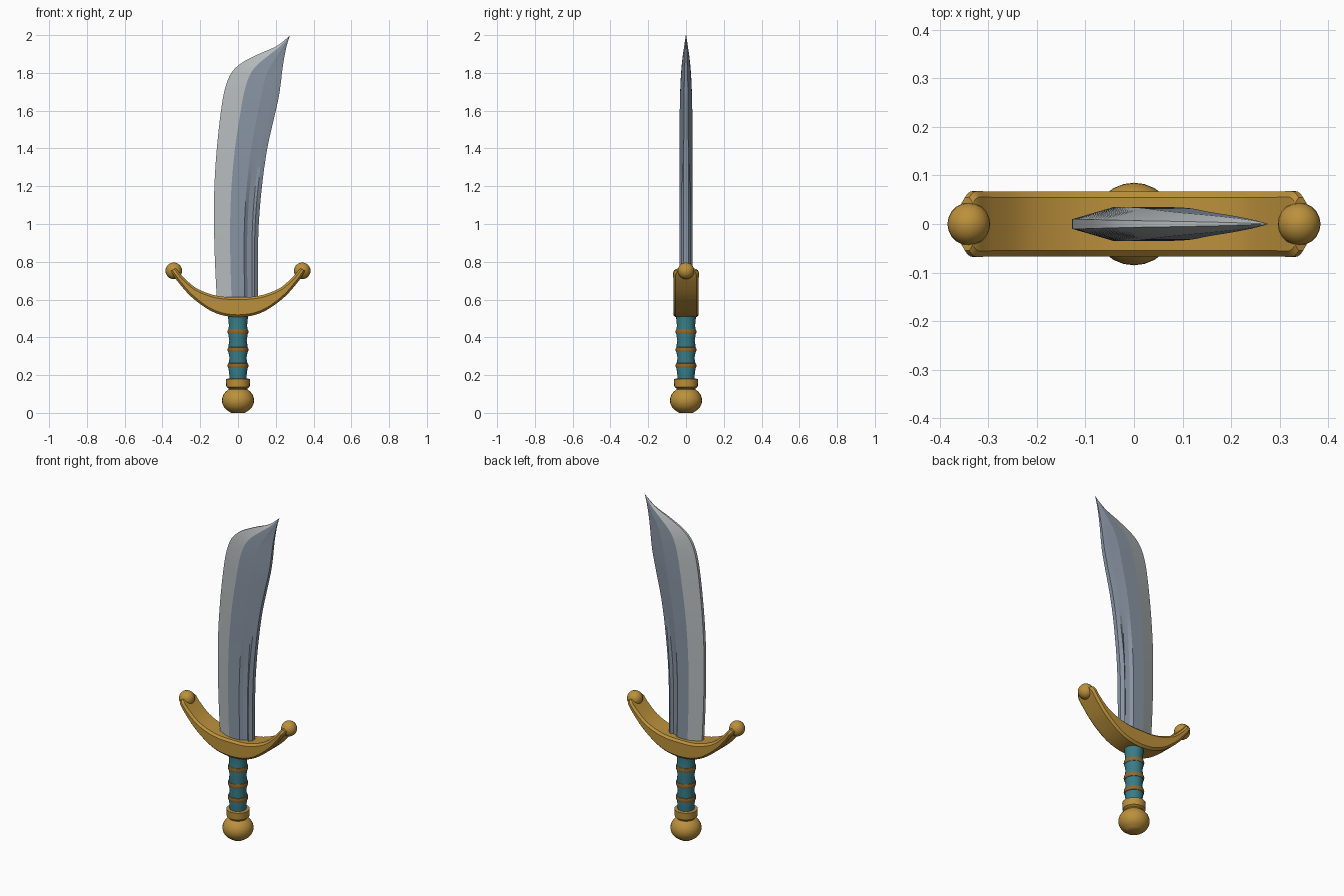
import bpy, bmesh, math

if "Cube" in bpy.data.objects:
    bpy.data.objects.remove(bpy.data.objects["Cube"])


def material(name, rgb):
    m = bpy.data.materials.new(name)
    m.diffuse_color = (*rgb, 1)
    m.use_nodes = True
    m.node_tree.nodes["Principled BSDF"].inputs["Base Color"].default_value = m.diffuse_color
    return m


STEEL = material("blue steel", (0.25, 0.30, 0.37))
EDGE = material("pale edge steel", (0.46, 0.49, 0.50))
GOLD = material("gold", (0.50, 0.28, 0.045))
TEAL = material("teal wrap", (0.04, 0.20, 0.24))
BRONZE = material("bronze band", (0.29, 0.14, 0.025))


def finish(name, bm, mats, smooth=None):
    bmesh.ops.remove_doubles(bm, verts=bm.verts, dist=1e-5)
    bmesh.ops.recalc_face_normals(bm, faces=bm.faces)
    me = bpy.data.meshes.new(name)
    bm.to_mesh(me)
    bm.free()
    for m in mats:
        me.materials.append(m)
    ob = bpy.data.objects.new(name, me)
    bpy.context.collection.objects.link(ob)
    if smooth:
        bpy.ops.object.select_all(action='DESELECT')
        ob.select_set(True)
        bpy.context.view_layer.objects.active = ob
        bpy.ops.object.shade_smooth_by_angle(angle=math.radians(smooth))
    return ob


def loft(name, rings, mats, rule=lambda j: 0, smooth=None):
    """Skin closed rings of points; rule gives the material of each strip."""
    bm = bmesh.new()
    vs = [[bm.verts.new(p) for p in r] for r in rings]
    n = len(rings[0])
    for a, b in zip(vs, vs[1:]):
        for j in range(n):
            k = (j + 1) % n
            bm.faces.new((a[j], a[k], b[k], b[j])).material_index = rule(j)
    bm.faces.new(vs[0])
    bm.faces.new(vs[-1])
    return finish(name, bm, mats, smooth)


def lathe(name, profile, mat, n=24, smooth=35):
    rings = [[(r * math.cos(2 * math.pi * i / n), r * math.sin(2 * math.pi * i / n), z)
              for i in range(n)] for r, z in profile]
    return loft(name, rings, [mat], smooth=smooth)


def spline(pts, steps):
    """Catmull-Rom curve through the points."""
    out = []
    for i in range(len(pts) - 1):
        q = [pts[max(i - 1, 0)], pts[i], pts[i + 1], pts[min(i + 2, len(pts) - 1)]]
        for s in range(steps):
            t = s / steps
            out.append([0.5 * (2 * b + (c - a) * t + (2 * a - 5 * b + 4 * c - d) * t * t
                               + (3 * b - a - 3 * c + d) * t ** 3) for a, b, c, d in zip(*q)])
    return out + [list(pts[-1])]


# Blade: cutting edge x, z, spine x, z, thickness scale
stations = spline([
    (-.110, .56, .105, .56, 1), (-.122, .80, .105, .80, 1), (-.127, 1.0, .110, 1.0, 1),
    (-.125, 1.2, .127, 1.2, 1), (-.112, 1.4, .155, 1.4, 1), (-.090, 1.6, .200, 1.6, .95),
    (-.068, 1.72, .217, 1.68, .88), (-.035, 1.80, .227, 1.75, .78), (.020, 1.853, .234, 1.81, .66),
    (.110, 1.90, .243, 1.87, .5), (.205, 1.942, .257, 1.94, .28), (.272, 1.995, .275, 2.0, .03)], 4)
section = [(0, .010, 0), (.36, .035, 0), (.68, .035, 0), (.75, .030, .009),
           (.86, .023, .009), (.92, .019, -.008), (1, .012, 0)]
rings = []
for lx, lz, rx, rz, s in stations:
    fuller = max(0, min(1, (1.35 - rz) / .3))  # groove fades out halfway up
    side = [(lx + (rx - lx) * u, (y - g * fuller) * s, lz + (rz - lz) * u) for u, y, g in section]
    rings.append([(x, -y, z) for x, y, z in side] + side[::-1])
loft("blade", rings, [STEEL, EDGE], lambda j: 1 if j in (0, 12, 13) else 0, smooth=8)

# Crossguard: crescent with chamfered rims; outer x, z, inner x, z, half depth
half = spline([(0, .507, 0, .613, .067), (.08, .516, .075, .615, .067),
               (.16, .549, .15, .630, .067), (.25, .617, .228, .665, .067),
               (.315, .690, .292, .722, .067), (.343, .730, .320, .755, .067),
               (.355, .752, .332, .765, .055)], 4)
guard = [[-a, b, -c, d, e] for a, b, c, d, e in half[:0:-1]] + half
rings = []
for ox, oz, ix, iz, y in guard:
    t = min(.012 / math.hypot(ix - ox, iz - oz), .3)
    rings.append([(ox + (ix - ox) * f, v, oz + (iz - oz) * f) for f, v in (
        (0, -y + .012), (t, -y), (1 - t, -y), (1, -y + .012),
        (1, y - .012), (1 - t, y), (t, y), (0, y - .012))])
loft("crossguard", rings, [GOLD], smooth=25)

# Ball finials on the guard ends
for side, label in ((-1, "left"), (1, "right")):
    bm = bmesh.new()
    bmesh.ops.create_uvsphere(bm, u_segments=20, v_segments=12, radius=.044)
    bmesh.ops.translate(bm, verts=bm.verts, vec=(side * .34, 0, .752))
    finish(label + "_guard_ball", bm, [GOLD], 35)

# Grip: slightly waisted between the bands
lathe("grip", [(.046, .16), (.046, .20), (.052, .25), (.045, .29), (.053, .335),
               (.046, .385), (.054, .43), (.048, .46), (.055, .53)], TEAL)
for i, z in enumerate((.25, .335, .43)):
    lathe(f"grip_band_{i + 1}", [(.047, z - .014), (.053, z - .012), (.056, z),
                                 (.053, z + .012), (.047, z + .014)], BRONZE)

# Collar and pommel
lathe("pommel_collar", [(.046, .105), (.050, .13), (.062, .138), (.064, .18), (.044, .182)], GOLD)
ball = [(.085 * math.cos(a), .066 + .072 * math.sin(a))
        for a in (math.radians(d) for d in range(-40, 61, 10))]
lathe("pommel", [(.036, 0), (.046, .006)] + ball, GOLD)
